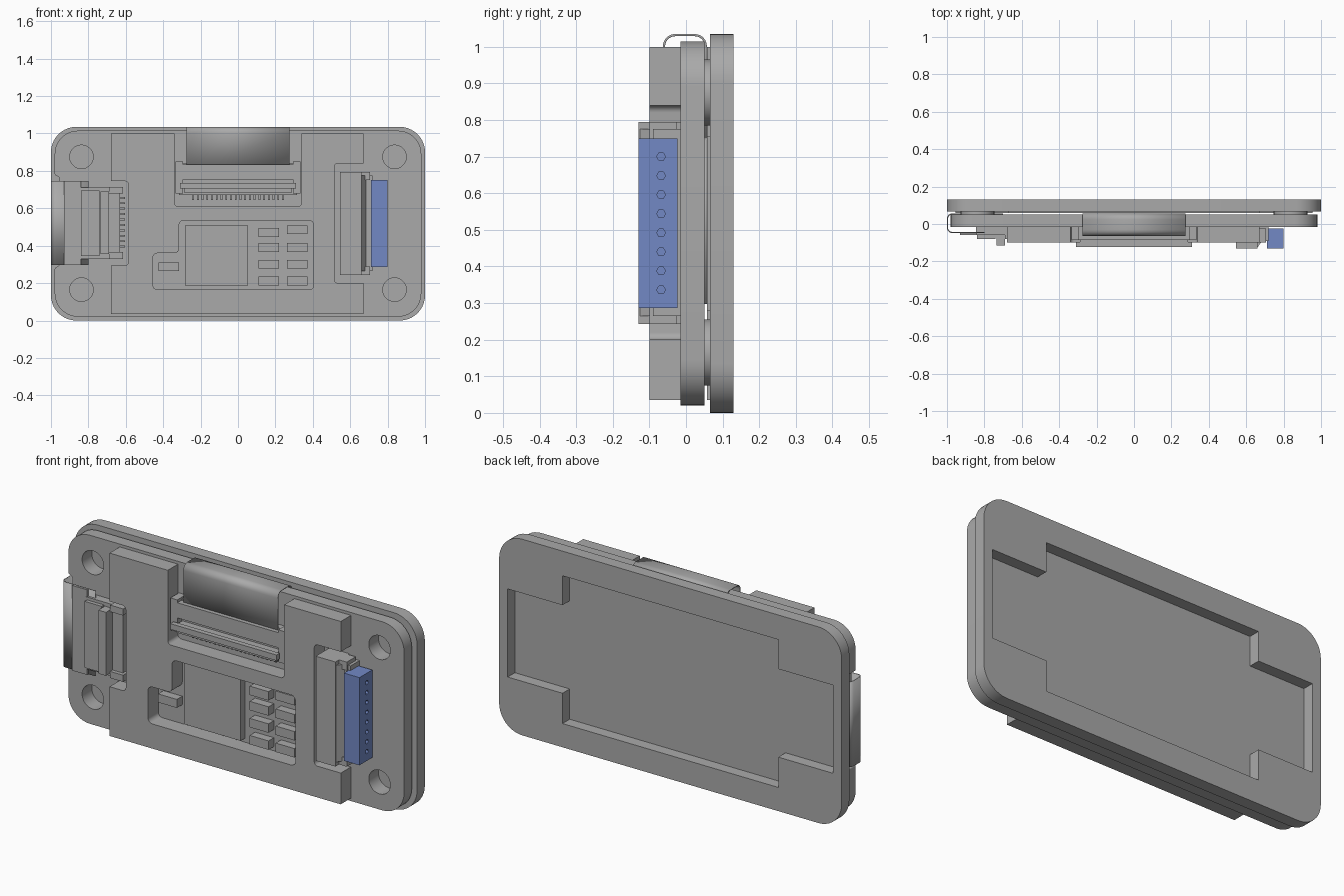
import bpy, bmesh
from math import pi, cos, sin, tan
from mathutils import Vector, Matrix

if "Cube" in bpy.data.objects:
    bpy.data.objects.remove(bpy.data.objects["Cube"])


def material(name, rgb):
    m = bpy.data.materials.new(name)
    m.use_nodes = True
    m.diffuse_color = (*rgb, 1)
    m.node_tree.nodes["Principled BSDF"].inputs["Base Color"].default_value = (*rgb, 1)
    return m


GREY = material("neutral grey", (0.4, 0.4, 0.4))
BLUE = material("plug blue", (0.17, 0.25, 0.56))

# Maps from outline plane (u, v) and depth to model space
AXES = {
    "y": Matrix(((1, 0, 0, 0), (0, 0, 1, 0), (0, 1, 0, 0), (0, 0, 0, 1))),
    "x": Matrix(((0, 0, 1, 0), (1, 0, 0, 0), (0, 1, 0, 0), (0, 0, 0, 1))),
    "z": Matrix.Identity(4),
}


def rect(u0, u1, v0, v1):
    return [(u0, v0), (u1, v0), (u1, v1), (u0, v1)]


def ring(u, v, r, n=28):
    return [(u + r * cos(2 * pi * i / n), v + r * sin(2 * pi * i / n)) for i in range(n)]


def fillet(points, radius, steps=6):
    """Round every corner; a point's third value overrides the radius."""
    out = []
    for i, p in enumerate(points):
        r = p[2] if len(p) > 2 else radius
        c = Vector(p[:2])
        if r <= 0:
            out.append(tuple(c))
            continue
        a = (Vector(points[i - 1][:2]) - c).normalized()
        b = (Vector(points[(i + 1) % len(points)][:2]) - c).normalized()
        half = a.angle(b) / 2
        mid = c + (a + b).normalized() * r / sin(half)
        start = c + a * r / tan(half) - mid
        turn = start.angle_signed(c + b * r / tan(half) - mid)
        for k in range(steps + 1):
            t = -turn * k / steps
            out.append((mid.x + start.x * cos(t) - start.y * sin(t),
                        mid.y + start.x * sin(t) + start.y * cos(t)))
    return out


def finish(name, bm, mat):
    bmesh.ops.remove_doubles(bm, verts=bm.verts, dist=1e-5)
    bmesh.ops.recalc_face_normals(bm, faces=bm.faces)
    mesh = bpy.data.meshes.new(name)
    bm.to_mesh(mesh)
    bm.free()
    mesh.materials.append(mat)
    ob = bpy.data.objects.new(name, mesh)
    bpy.context.collection.objects.link(ob)
    bpy.ops.object.select_all(action="DESELECT")
    ob.select_set(True)
    bpy.context.view_layer.objects.active = ob
    bpy.ops.object.shade_smooth_by_angle(angle=0.5)
    return ob


def slab(name, d0, d1, *loops, axis="y", mat=GREY):
    """Extrude a flat outline, with further loops as holes, from depth d0 to d1."""
    cu = bpy.data.curves.new(name, "CURVE")
    cu.dimensions, cu.fill_mode, cu.extrude = "2D", "BOTH", (d1 - d0) / 2
    for loop in loops:
        sp = cu.splines.new("POLY")
        sp.points.add(len(loop) - 1)
        for pt, (u, v) in zip(sp.points, loop):
            pt.co = (u, v, 0, 1)
        sp.use_cyclic_u = True
    tmp = bpy.data.objects.new(name + " outline", cu)
    bpy.context.collection.objects.link(tmp)
    mesh = bpy.data.meshes.new_from_object(
        tmp.evaluated_get(bpy.context.evaluated_depsgraph_get()))
    bm = bmesh.new()
    bm.from_mesh(mesh)
    bm.transform(AXES[axis] @ Matrix.Translation((0, 0, (d0 + d1) / 2)))
    bpy.data.objects.remove(tmp)
    bpy.data.curves.remove(cu)
    bpy.data.meshes.remove(mesh)
    return finish(name, bm, mat)


def box(name, x0, x1, y0, y1, z0, z1, mat=GREY):
    return slab(name, y0, y1, rect(x0, x1, z0, z1), mat=mat)


def strip(name, d0, d1, path, axis, thick=0.006):
    """Thin bent ribbon following a path."""
    bm = bmesh.new()
    rows = [[bm.verts.new(AXES[axis] @ Vector((u, v, d))) for u, v in path] for d in (d0, d1)]
    for i in range(len(path) - 1):
        bm.faces.new((rows[0][i], rows[0][i + 1], rows[1][i + 1], rows[1][i]))
    ob = finish(name, bm, GREY)
    mod = ob.modifiers.new("thickness", "SOLIDIFY")
    mod.thickness, mod.offset = thick, 0
    return ob


def cross(w, mid, z_out, z_in):
    """Wide centre bar plus taller middle block."""
    (a, d), (b, c) = z_out, z_in
    return [(-mid, a), (mid, a), (mid, b), (w, b), (w, c), (mid, c),
            (mid, d), (-mid, d), (-mid, c), (-w, c), (-w, b), (-mid, b)]


# Rear frame with stepped window and its floor sheet
slab("rear_frame", 0.066, 0.13, fillet(rect(-1, 1, 0, 1.035), 0.135, 10),
     cross(0.95, 0.63, (0.125, 0.905), (0.285, 0.75)))
slab("window_floor", 0.058, 0.07, cross(0.955, 0.67, (0.035, 1.0), (0.28, 0.755)))

# Circuit board with four mounting holes and a side notch for the ribbon
board = [(-0.98, 0.02), (0.98, 0.02), (0.98, 1.015), (-0.98, 1.015),
         (-0.98, 0.78, 0.01), (-0.955, 0.765, 0.01), (-0.955, 0.295, 0.01), (-0.98, 0.28, 0.01)]
holes = [ring(sx * 0.837, z, 0.063) for sx in (-1, 1) for z in (0.165, 0.875)]
slab("circuit_board", -0.015, 0.05, fillet(board, 0.125, 10), *holes)
for sx in (-1, 1):
    for z in (0.165, 0.875):
        slab("spacer", 0.048, 0.067, ring(sx * 0.837, z, 0.09), ring(sx * 0.837, z, 0.063))

# Raised front spacer with connector cutouts and a component window
pad = [(-0.68, 0.035), (0.67, 0.035), (0.67, 0.2), (0.515, 0.2, 0.02), (0.515, 0.84, 0.02),
       (0.67, 0.84), (0.67, 1), (0.34, 1), (0.34, 0.61, 0.02), (-0.34, 0.61, 0.02),
       (-0.34, 1), (-0.68, 1), (-0.68, 0.745), (-0.585, 0.745, 0.02),
       (-0.585, 0.295, 0.02), (-0.68, 0.295)]
window = [(-0.455, 0.165), (0.405, 0.165), (0.405, 0.535), (-0.315, 0.535),
          (-0.315, 0.36), (-0.455, 0.36)]
slab("front_spacer", -0.1, -0.014, fillet(pad, 0), fillet(window, 0.025))

# Chip and small components inside the window
box("main_chip", -0.28, 0.05, -0.05, -0.014, 0.185, 0.51)
box("side_component", -0.425, -0.315, -0.06, -0.014, 0.265, 0.31)
for col, x in enumerate((0.11, 0.262)):
    for z in (0.187, 0.277, 0.367, 0.447 + 0.015 * col):
        box("component", x, x + 0.11, -0.06, -0.014, z, z + 0.047)

# Right-hand plug socket: stepped body, end cheeks and blue plug
body = [(0.545, -0.015), (0.545, -0.125), (0.66, -0.125), (0.685, -0.09),
        (0.72, -0.09), (0.72, -0.015)]
slab("socket_body", 0.265, 0.775, body, axis="z")
box("socket_shell", 0.545, 0.66, -0.13, -0.014, 0.243, 0.795)
for z in (0.243, 0.75):
    box("socket_cheek", 0.65, 0.705, -0.1, -0.025, z, z + 0.045)
plug = rect(-0.13, -0.023, 0.287, 0.75)
slab("plug_base", 0.71, 0.77, plug, axis="x", mat=BLUE)
slab("plug_face", 0.77, 0.8, plug,
     *[ring(-0.068, 0.336 + i * 0.052, 0.012, 6) for i in range(8)], axis="x", mat=BLUE)

# Top ribbon connector
box("top_connector_base", -0.315, 0.315, -0.05, -0.014, 0.67, 0.84)
box("top_connector_cover", -0.3, 0.3, -0.085, -0.04, 0.755, 0.835)
box("top_connector_latch", -0.31, 0.31, -0.122, -0.095, 0.705, 0.735)
box("top_connector_lip", -0.29, 0.29, -0.1, -0.04, 0.685, 0.728)
for sx in (-1, 1):
    box("top_connector_ear", sx * 0.315 - 0.02, sx * 0.315 + 0.02, -0.085, -0.014, 0.68, 0.85)
for i in range(20):
    x = -0.24 + i * 0.0253
    box("top_pin", x - 0.005, x + 0.005, -0.035, -0.014, 0.645, 0.69)

# Left ribbon connector
box("left_connector_base", -0.845, -0.63, -0.06, -0.014, 0.33, 0.71)
box("left_connector_cover", -0.84, -0.74, -0.08, -0.03, 0.345, 0.695)
box("left_connector_latch", -0.735, -0.69, -0.115, -0.05, 0.355, 0.69)
for z in (0.33, 0.68):
    box("left_connector_ear", -0.69, -0.615, -0.08, -0.014, z, z + 0.035)
for i in range(10):
    z = 0.39 + i * 0.029
    box("left_pin", -0.64, -0.605, -0.035, -0.014, z, z + 0.01)

# Ribbons looping from the connectors round the board edge to the rear
top_loop = fillet([(-0.06, 0.8, 0), (-0.06, 1.032), (0.054, 1.032), (0.054, 0.75, 0)], 0.03)
strip("top_ribbon", -0.275, 0.275, top_loop, "x")
left_loop = fillet([(-0.8, -0.045, 0), (-0.997, -0.045), (-0.997, 0.054), (-0.7, 0.054, 0)], 0.025)
strip("left_ribbon", 0.298, 0.747, left_loop, "z")
box("left_ribbon_stiffener", -0.93, -0.84, -0.058, -0.045, 0.298, 0.747)
